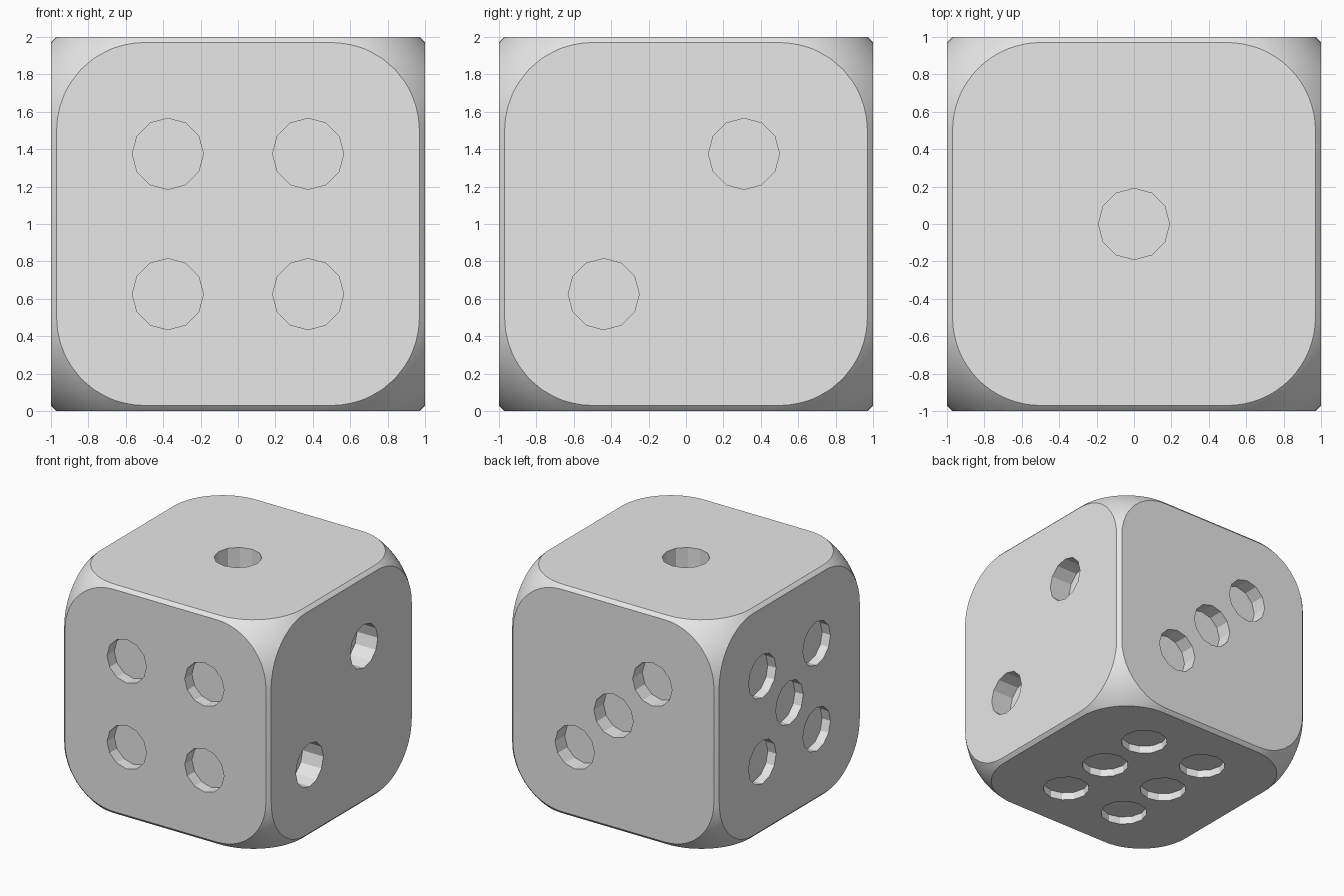
import bpy, bmesh, math
from mathutils import Vector, Matrix

if "Cube" in bpy.data.objects:
    bpy.data.objects.remove(bpy.data.objects["Cube"])

CORE, BALL = 0.5, 0.687      # rounding-sphere centre offset and radius
PIP_R, P = 0.19, 0.375       # pip radius and usual pip spacing


def mesh_object(name, bm):
    bmesh.ops.recalc_face_normals(bm, faces=bm.faces)
    me = bpy.data.meshes.new(name)
    bm.to_mesh(me)
    bm.free()
    ob = bpy.data.objects.new(name, me)
    bpy.context.collection.objects.link(ob)
    return ob


# Die body: rounded box (hull of eight spheres) trimmed to a 2 unit cube
src = bmesh.new()
bmesh.ops.create_uvsphere(src, u_segments=64, v_segments=32, radius=BALL)
bm = bmesh.new()
for v in src.verts:
    for sx in (-1, 1):
        for sy in (-1, 1):
            for sz in (-1, 1):
                s = (sx, sy, sz)
                if all(v.co[i] * s[i] > -1e-5 for i in range(3)):
                    bm.verts.new(v.co + Vector(s) * CORE)
src.free()
bmesh.ops.remove_doubles(bm, verts=bm.verts, dist=1e-5)
res = bmesh.ops.convex_hull(bm, input=bm.verts)
loose = {g for g in res["geom_interior"] + res["geom_unused"]
         if isinstance(g, bmesh.types.BMVert)}
bmesh.ops.delete(bm, geom=list(loose), context='VERTS')
for axis in range(3):
    for sign in (-1, 1):
        n = Vector((0, 0, 0))
        n[axis] = sign
        cut = bmesh.ops.bisect_plane(bm, geom=bm.verts[:] + bm.edges[:] + bm.faces[:],
                                     dist=1e-6, plane_co=n, plane_no=n, clear_outer=True)
        rim = [g for g in cut["geom_cut"] if isinstance(g, bmesh.types.BMEdge)]
        bmesh.ops.contextual_create(bm, geom=rim)
bmesh.ops.translate(bm, verts=bm.verts, vec=(0, 0, 1))
die = mesh_object("die_body", bm)

# Pips: face normal, in-plane axes, pip count and centres; fewer pips are deeper
X, Y, Z = Vector((1, 0, 0)), Vector((0, 1, 0)), Vector((0, 0, 1))
square = [(a, b) for a in (-P, P) for b in (-P, P)]
sides = [
    (Z, X, Y, [(0, 0)]),
    (X, Y, Z, [(0.31, P), (-0.44, -P)]),
    (Y, X, Z, [(P, -P), (0, 0), (-P, P)]),
    (-Y, X, Z, square),
    (-X, Y, Z, square + [(0, 0)]),
    (-Z, X, Y, [(a, b) for a in (-0.31, 0.31) for b in (-0.5, 0, 0.5)]),
]
bm = bmesh.new()
for n, u, v, spots in sides:
    depth = 0.4 / len(spots)
    rot = Matrix((u, v, n)).transposed().to_4x4()
    for a, b in spots:
        centre = n * (1 + (0.1 - depth) / 2) + u * a + v * b + Z
        bmesh.ops.create_cone(bm, cap_ends=True, segments=12, radius1=PIP_R,
                              radius2=PIP_R, depth=depth + 0.1,
                              matrix=Matrix.Translation(centre) @ rot)
cutter = mesh_object("pip_cutter", bm)
cutter.hide_render = True

# Cut the pips
mod = die.modifiers.new("pips", 'BOOLEAN')
mod.operation = 'DIFFERENCE'
mod.solver = 'EXACT'
mod.object = cutter
bpy.context.view_layer.objects.active = die
die.select_set(True)
bpy.ops.object.modifier_apply(modifier="pips")
bpy.data.objects.remove(cutter)

# One plain colour, smooth corners, flat pips
mat = bpy.data.materials.new("light grey")
mat.diffuse_color = (0.8, 0.8, 0.8, 1)
mat.use_nodes = True
mat.node_tree.nodes["Principled BSDF"].inputs["Base Color"].default_value = mat.diffuse_color
die.data.materials.clear()
die.data.materials.append(mat)
bpy.ops.object.shade_smooth_by_angle(angle=math.radians(20))
